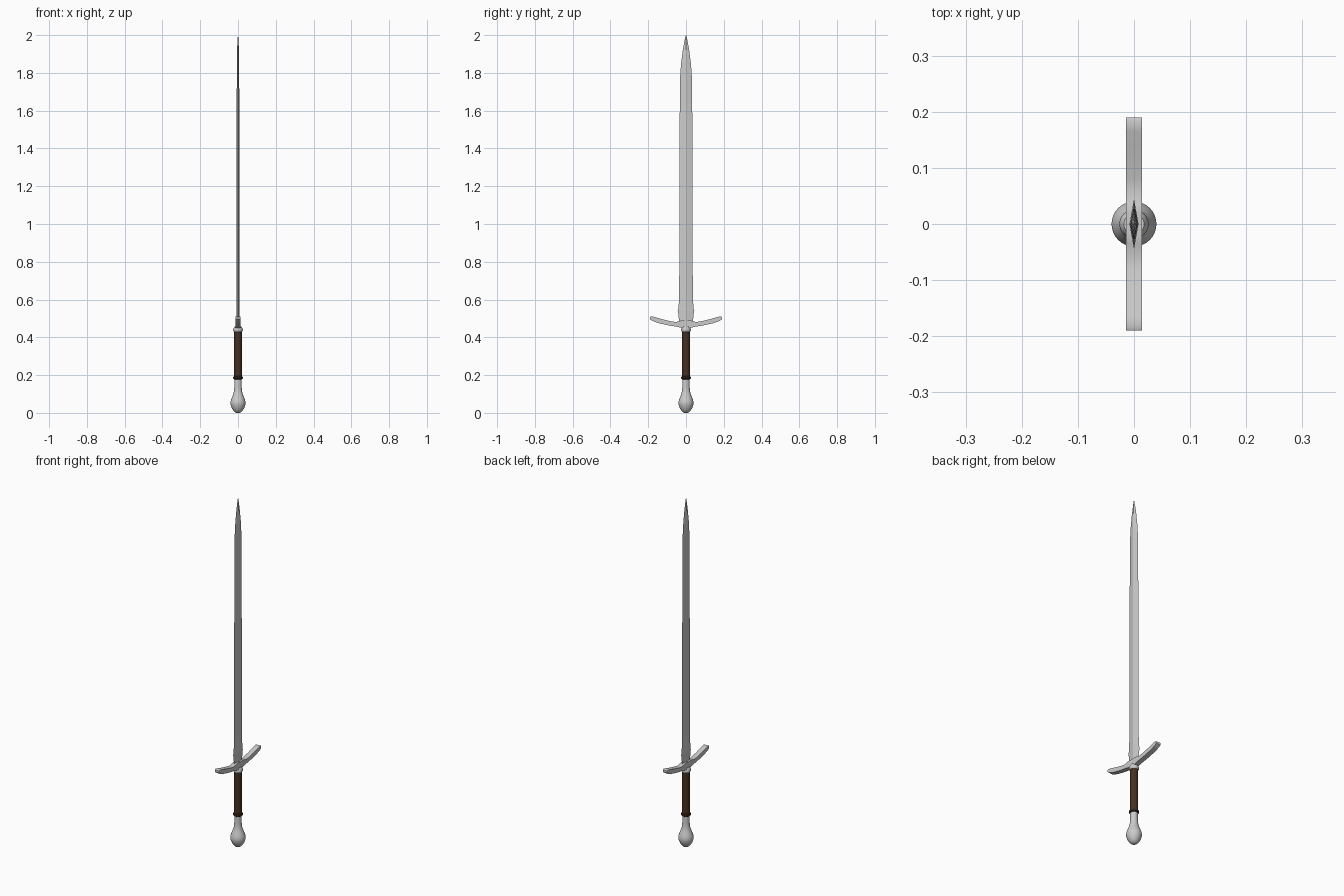
import bpy, bmesh, math

if "Cube" in bpy.data.objects:
    bpy.data.objects.remove(bpy.data.objects["Cube"])


def finish(name, bm, color=None, smooth=True):
    bmesh.ops.recalc_face_normals(bm, faces=bm.faces)
    mesh = bpy.data.meshes.new(name)
    bm.to_mesh(mesh)
    bm.free()
    obj = bpy.data.objects.new(name, mesh)
    bpy.context.collection.objects.link(obj)
    if color:
        mat = bpy.data.materials.new(name + "_colour")
        mat.diffuse_color = color
        mat.use_nodes = True
        mat.node_tree.nodes["Principled BSDF"].inputs["Base Color"].default_value = mat.diffuse_color
        mesh.materials.append(mat)
    if smooth:
        bpy.ops.object.select_all(action='DESELECT')
        bpy.context.view_layer.objects.active = obj
        obj.select_set(True)
        bpy.ops.object.shade_smooth_by_angle(angle=math.radians(35))
    return obj


def loft(name, rings, color=None, smooth=True):
    """Skin a list of closed vertex rings and cap both ends."""
    bm = bmesh.new()
    loops = [[bm.verts.new(p) for p in ring] for ring in rings]
    n = len(loops[0])
    for a, b in zip(loops, loops[1:]):
        for i in range(n):
            j = (i + 1) % n
            bm.faces.new((a[i], a[j], b[j], b[i]))
    bm.faces.new(loops[0])
    bm.faces.new(loops[-1])
    return finish(name, bm, color, smooth)


def turned(name, profile, color=None, sides=32):
    """Round part from (radius, z) points."""
    angles = [2 * math.pi * i / sides for i in range(sides)]
    return loft(name, [[(r * math.cos(a), r * math.sin(a), z) for a in angles]
                       for r, z in profile], color)


brown = (0.06, 0.03, 0.015, 1)
dark_brown = (0.04, 0.02, 0.01, 1)

# Pear-shaped pommel
turned("pommel", [(0.008, 0), (0.017, 0.004), (0.026, 0.014), (0.034, 0.028),
                  (0.039, 0.043), (0.040, 0.054), (0.038, 0.066),
                  (0.033, 0.080), (0.027, 0.095), (0.022, 0.112),
                  (0.0195, 0.135), (0.019, 0.185)])

# Leather grip and its end ring
turned("grip", [(0.021, 0.18), (0.021, 0.432)], brown)
turned("grip_ring", [(0.021, 0.178), (0.025, 0.181), (0.026, 0.186),
                     (0.025, 0.191), (0.021, 0.194)], dark_brown)

# Collar under the guard
turned("collar", [(0.021, 0.429), (0.025, 0.434), (0.026, 0.441),
                  (0.022, 0.451), (0.018, 0.458)])

# Curved crossguard: (y, bottom z, top z), lofted from tip to tip
half = [(0, 0.448, 0.487), (0.018, 0.449, 0.489), (0.035, 0.453, 0.487),
        (0.052, 0.457, 0.481), (0.08, 0.461, 0.485), (0.11, 0.467, 0.492),
        (0.14, 0.474, 0.500), (0.165, 0.482, 0.507), (0.182, 0.489, 0.511),
        (0.19, 0.496, 0.508)]
stations = [(-y, b, t) for y, b, t in reversed(half[1:])] + half
w = 0.014
loft("crossguard", [[(-w, y, b), (w, y, b), (w, y, t), (-w, y, t)]
                    for y, b, t in stations])

# Diamond-section blade: (z, half width, half thickness)
blade = [(0.462, 0.034, 0.008), (0.49, 0.037, 0.008), (0.525, 0.041, 0.008),
         (0.54, 0.044, 0.008), (0.553, 0.040, 0.008), (0.585, 0.038, 0.008),
         (0.64, 0.036, 0.0075), (1.62, 0.033, 0.0068), (1.78, 0.031, 0.0065),
         (1.85, 0.026, 0.006), (1.92, 0.017, 0.005), (1.97, 0.008, 0.003),
         (2.0, 0.0008, 0.0005)]
loft("blade", [[(-t, 0, z), (0, -h, z), (t, 0, z), (0, h, z)]
               for z, h, t in blade], smooth=False)
